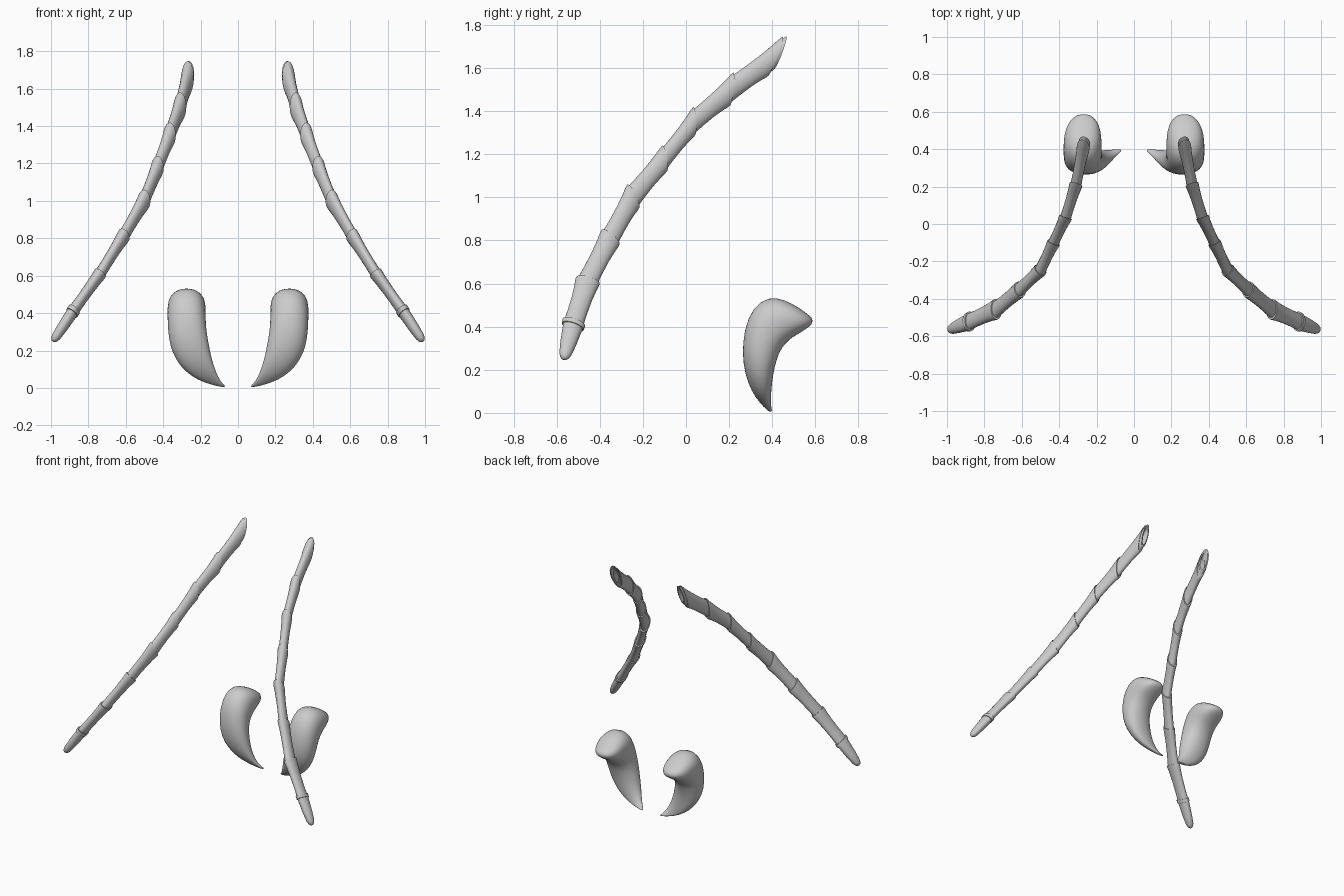
import bpy, bmesh, math
from mathutils import Vector

if "Cube" in bpy.data.objects:
    bpy.data.objects.remove(bpy.data.objects["Cube"])

grey = bpy.data.materials.new("shell_grey")
grey.diffuse_color = (0.6, 0.6, 0.6, 1)
grey.use_nodes = True
grey.node_tree.nodes["Principled BSDF"].inputs["Base Color"].default_value = grey.diffuse_color


def loft(name, rings, sides, power=1.0, subdiv=0):
    """Skin oval rings given as (centre, half axis A, half axis B), then mirror left/right."""
    def bend(v):
        return math.copysign(abs(v) ** power, v)

    bm = bmesh.new()
    loops = []
    for c, a, b in rings:
        angles = [2 * math.pi * i / sides for i in range(sides)]
        loops.append([bm.verts.new(c + a * bend(math.cos(t)) + b * bend(math.sin(t)))
                      for t in angles])
    for lo, hi in zip(loops, loops[1:]):
        for i in range(sides):
            j = (i + 1) % sides
            bm.faces.new((lo[i], lo[j], hi[j], hi[i]))
    bm.faces.new(loops[0])
    bm.faces.new(loops[-1])
    bmesh.ops.recalc_face_normals(bm, faces=bm.faces)
    mesh = bpy.data.meshes.new(name)
    bm.to_mesh(mesh)
    bm.free()
    mesh.materials.append(grey)
    ob = bpy.data.objects.new(name, mesh)
    bpy.context.collection.objects.link(ob)
    ob.modifiers.new("mirror", 'MIRROR').use_mirror_merge = False
    if subdiv:
        m = ob.modifiers.new("smooth", 'SUBSURF')
        m.levels = m.render_levels = subdiv
    bpy.context.view_layer.objects.active = ob
    ob.select_set(True)
    bpy.ops.object.shade_smooth_by_angle(angle=math.radians(40 if not subdiv else 180))
    ob.select_set(False)
    return ob


# Antenna joints: centre x, y, z and the slanted long half axis (y, z)
joints = [
    (0.985, -0.565, 0.255, 0.038, -0.010),
    (0.875, -0.520, 0.420, 0.052, -0.018),
    (0.735, -0.455, 0.615, 0.055, -0.015),
    (0.610, -0.350, 0.815, 0.041, -0.035),
    (0.500, -0.245, 1.005, 0.027, -0.055),
    (0.430, -0.100, 1.180, 0.010, -0.060),
    (0.365, 0.037, 1.353, 0.003, -0.066),
    (0.310, 0.212, 1.503, -0.008, -0.077),
    (0.270, 0.415, 1.655, -0.035, -0.092),
]
centres = [Vector(j[:3]) for j in joints]
longs = [Vector((0, j[3], j[4])) for j in joints]
shorts = []
for k, a in enumerate(longs):
    along = centres[min(k + 1, 8)] - centres[max(k - 1, 0)]
    shorts.append(along.cross(a).normalized() * 0.035)


def ring(k, f, s):
    """Ring at fraction f of the segment from joint k to k+1, scaled by s."""
    return (centres[k].lerp(centres[k + 1], f),
            longs[k].lerp(longs[k + 1], f) * s, shorts[k].lerp(shorts[k + 1], f) * s)


# Rounded tip, then segments that flare into a collar at each joint
rings = [ring(0, f, s) for f, s in
         ((-0.04, 0.12), (-0.02, 0.35), (0.03, 0.55), (0.12, 0.7),
          (0.4, 0.82), (0.75, 0.87), (0.88, 0.88), (0.885, 1.0), (1, 1.0))]
for k in range(1, 8):
    rings += [ring(k, f, s) for f, s in
              ((0.0, 0.84), (0.25, 0.82), (0.55, 0.84), (0.8, 0.92), (0.94, 1.0), (1, 1.0))]
# Socket end: short plug with a recessed opening
end, la, sb = centres[8], longs[8], shorts[8]
step = Vector((-0.006, 0.022, 0.016))
rings += [(end, la * 0.86, sb * 0.9), (end + step, la * 0.84, sb * 0.9),
          (end + step, la * 0.66, sb * 0.66), (end - step * 0.8, la * 0.6, sb * 0.6)]
loft("antennae", rings, 20)

# Mandible sections: outer (y, z), inner (y, z), centre x, half width
sections = [
    (0.586, 0.440, 0.588, 0.420, 0.270, 0.020),
    (0.565, 0.458, 0.577, 0.402, 0.270, 0.058),
    (0.520, 0.492, 0.533, 0.373, 0.272, 0.088),
    (0.460, 0.525, 0.490, 0.348, 0.274, 0.100),
    (0.385, 0.543, 0.460, 0.320, 0.275, 0.103),
    (0.308, 0.492, 0.435, 0.285, 0.275, 0.103),
    (0.268, 0.385, 0.420, 0.240, 0.273, 0.103),
    (0.260, 0.270, 0.407, 0.190, 0.260, 0.105),
    (0.273, 0.180, 0.399, 0.130, 0.238, 0.098),
    (0.303, 0.100, 0.394, 0.075, 0.200, 0.082),
    (0.343, 0.045, 0.394, 0.037, 0.155, 0.058),
    (0.375, 0.014, 0.398, 0.016, 0.105, 0.032),
    (0.390, 0.003, 0.400, 0.008, 0.075, 0.010),
]
claw = []
for oy, oz, iy, iz, x, w in sections:
    outer, inner = Vector((x, oy, oz)), Vector((x, iy, iz))
    claw.append(((outer + inner) / 2, (outer - inner) / 2, Vector((w, 0, 0))))
loft("mandibles", claw, 20, 0.9, 1)
